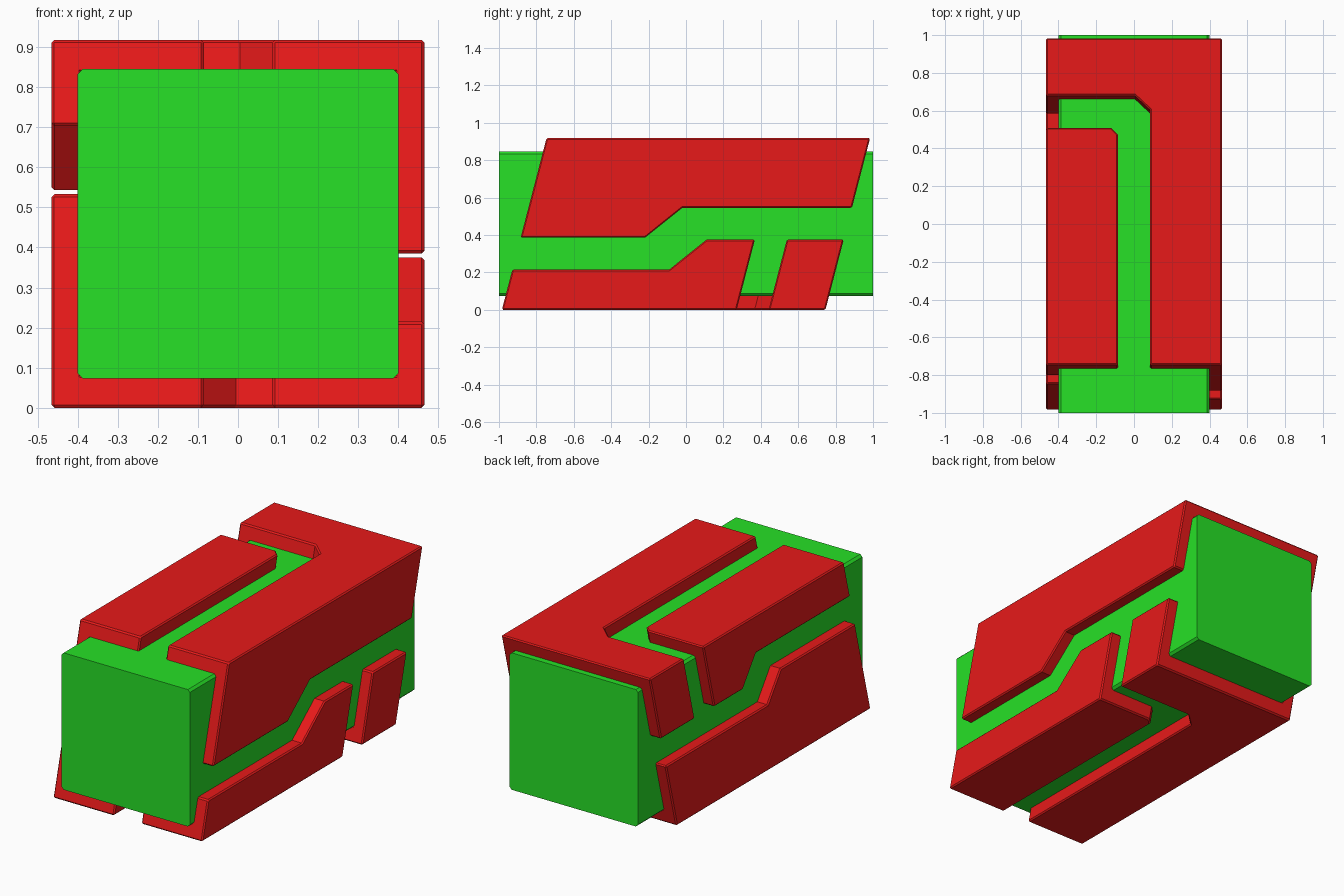
import bpy, bmesh, math
from mathutils import Matrix, Vector

if "Cube" in bpy.data.objects:
    bpy.data.objects.remove(bpy.data.objects["Cube"])

C = 0.459          # half height of the shell, also the height of its centre
SHEAR = 0.26       # lean of the shell ends and slots


def material(name, color):
    m = bpy.data.materials.new(name)
    m.diffuse_color = color
    m.use_nodes = True
    m.node_tree.nodes["Principled BSDF"].inputs["Base Color"].default_value = m.diffuse_color
    return m


def prism(name, points, direction):
    """Closed polygon swept along a direction vector."""
    bm = bmesh.new()
    face = bm.faces.new([bm.verts.new(p) for p in points])
    out = bmesh.ops.extrude_face_region(bm, geom=[face])
    verts = [v for v in out["geom"] if isinstance(v, bmesh.types.BMVert)]
    bmesh.ops.translate(bm, verts=verts, vec=Vector(direction))
    bmesh.ops.recalc_face_normals(bm, faces=bm.faces)
    mesh = bpy.data.meshes.new(name)
    bm.to_mesh(mesh)
    bm.free()
    ob = bpy.data.objects.new(name, mesh)
    bpy.context.collection.objects.link(ob)
    return ob


def box(name, hx, hy, hz):
    return prism(name, [(-hx, -hy, -hz), (hx, -hy, -hz), (hx, -hy, hz), (-hx, -hy, hz)],
                 (0, 2 * hy, 0))


# Green core with chamfered long edges
b = 0.013
hx, hz = 0.4, 0.386
section = []
for sx, sz in ((1, 1), (-1, 1), (-1, -1), (1, -1)):
    pair = [(sx * hx, -1, sz * (hz - b)), (sx * (hx - b), -1, sz * hz)]
    section += pair if sx * sz > 0 else pair[::-1]
core = prism("core_block", section, (0, 2, 0))
core.data.transform(Matrix.Translation((0, 0, C)))
core.data.materials.append(material("green", (0.02, 0.75, 0.02, 1)))

# Red shell: hollow tube, cut by slots, built upright and then leaned
shell = box("outer_shell", 0.465, 0.865, C)
cutters = [box("hollow_cutter", 0.39, 2, 0.376)]

# Top slot that turns out to one side, and stepped seam along the side
slot = [(-0.085, -1.2), (0.085, -1.2), (0.085, 0.486), (0.005, 0.561),
        (-0.7, 0.561), (-0.7, 0.39), (-0.12, 0.39), (-0.085, 0.355)]
seam = [(-1.5, -0.244), (-0.026, -0.244), (0.132, -0.084), (1.5, -0.084),
        (1.5, 0.086), (-0.042, 0.086), (-0.2, -0.074), (-1.5, -0.074)]
half_turn = Matrix.Rotation(math.pi, 4, 'Y')
for turned in (False, True):
    pair = [prism("slot_cutter", [(x, y, 0.0) for x, y in slot], (0, 0, 0.8)),
            prism("seam_cutter", [(0.2, y, z) for y, z in seam], (0.5, 0, 0))]
    for ob in pair:
        if turned:
            ob.data.transform(half_turn)
    cutters += pair

for c in cutters:
    c.hide_render = True
    mod = shell.modifiers.new("cut", 'BOOLEAN')
    mod.operation = 'DIFFERENCE'
    mod.solver = 'EXACT'
    mod.object = c
bev = shell.modifiers.new("edge_chamfer", 'BEVEL')
bev.width = 0.007
bev.segments = 1
bev.limit_method = 'ANGLE'
bev.angle_limit = math.radians(50)

# Bake the cuts, then lean the shell along its length
bpy.context.view_layer.update()
deps = bpy.context.evaluated_depsgraph_get()
baked = bpy.data.meshes.new_from_object(shell.evaluated_get(deps))
shell.modifiers.clear()
shell.data = baked
lean = Matrix.Identity(4)
lean[1][2] = SHEAR
baked.transform(Matrix.Translation((0, 0, C)) @ lean)
baked.materials.clear()
baked.materials.append(material("red", (0.8, 0.01, 0.01, 1)))
for c in cutters:
    bpy.data.objects.remove(c)
